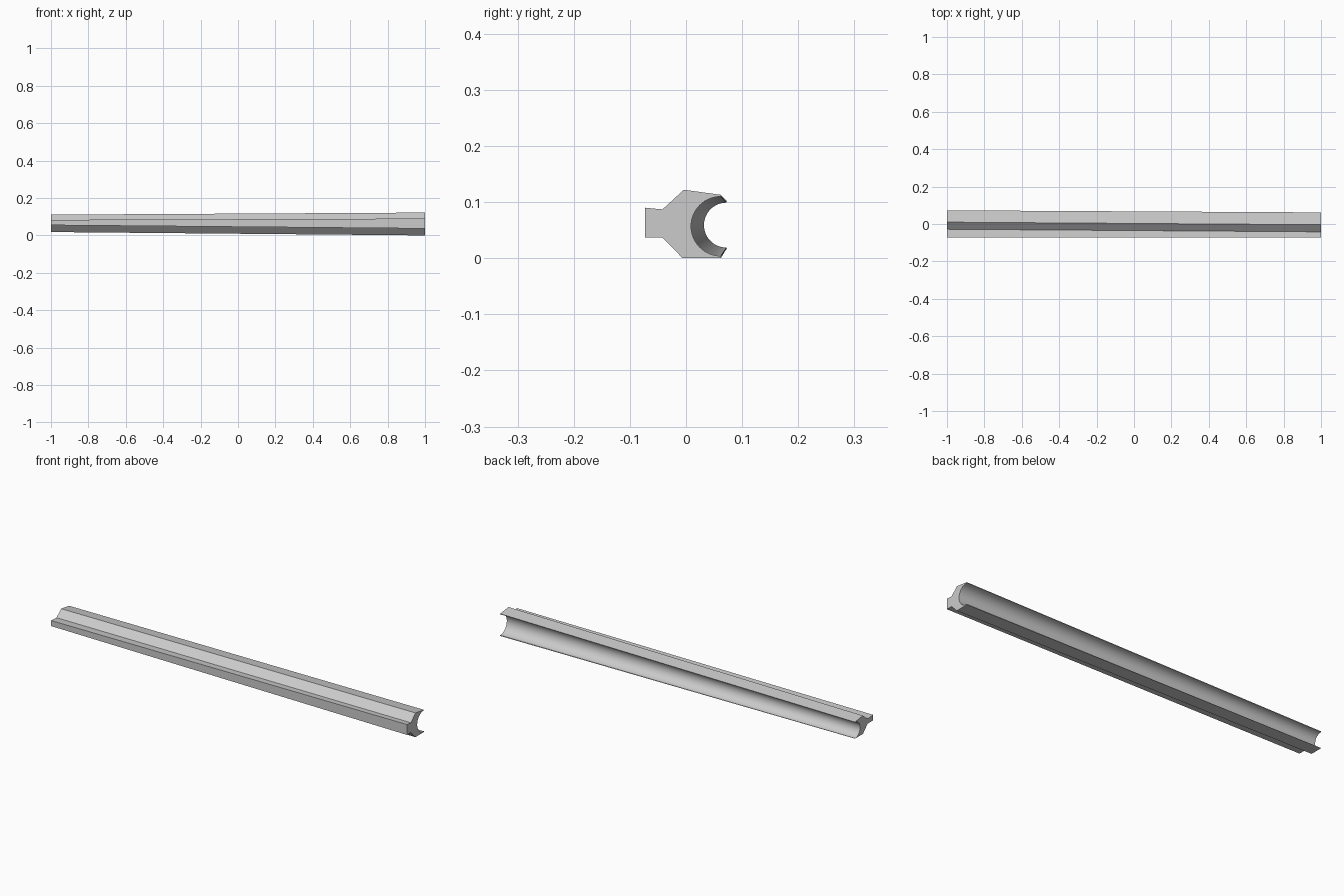
import bpy, bmesh, math

if "Cube" in bpy.data.objects:
    bpy.data.objects.remove(bpy.data.objects["Cube"])

grey = bpy.data.materials.new("light_grey")
grey.use_nodes = True
grey.diffuse_color = (0.6, 0.6, 0.6, 1)
grey.node_tree.nodes["Principled BSDF"].inputs["Base Color"].default_value = (0.6, 0.6, 0.6, 1)

ARC_STEPS = 32


def section(outline, centre, radius):
    """Outer outline (y, z) closed by the arc of the groove, bottom lip to top lip."""
    arc = []
    for i in range(ARC_STEPS + 1):
        a = -math.pi / 2 - math.pi * i / ARC_STEPS
        arc.append((centre[0] + radius * math.cos(a), centre[1] + radius * math.sin(a)))
    return outline + arc


# Narrow end at -x, wide end at +x
narrow = section([(0.073, 0.102), (0.010, 0.111), (-0.028, 0.080), (-0.073, 0.083),
                  (-0.073, 0.055), (-0.028, 0.055), (0.008, 0.018), (0.073, 0.018)],
                 (0.072, 0.059), 0.040)
wide = section([(0.062, 0.113), (-0.004, 0.122), (-0.042, 0.087), (-0.073, 0.090),
                (-0.073, 0.037), (-0.042, 0.037), (-0.006, 0.000), (0.062, 0.000)],
               (0.062, 0.057), 0.053)

# Tapered bar with a concave groove along its back
bm = bmesh.new()
left = [bm.verts.new((-1, y, z)) for y, z in narrow]
right = [bm.verts.new((1, y, z)) for y, z in wide]
n = len(left)
for i in range(n):
    j = (i + 1) % n
    bm.faces.new((left[i], left[j], right[j], right[i]))
bm.faces.new(left)
bm.faces.new(right[::-1])
bmesh.ops.recalc_face_normals(bm, faces=bm.faces)
mesh = bpy.data.meshes.new("grooved_bar")
bm.to_mesh(mesh)
bm.free()

bar = bpy.data.objects.new("grooved_bar", mesh)
bpy.context.collection.objects.link(bar)
mesh.materials.append(grey)
bpy.context.view_layer.objects.active = bar
bar.select_set(True)
bpy.ops.object.shade_smooth_by_angle(angle=math.radians(20))
